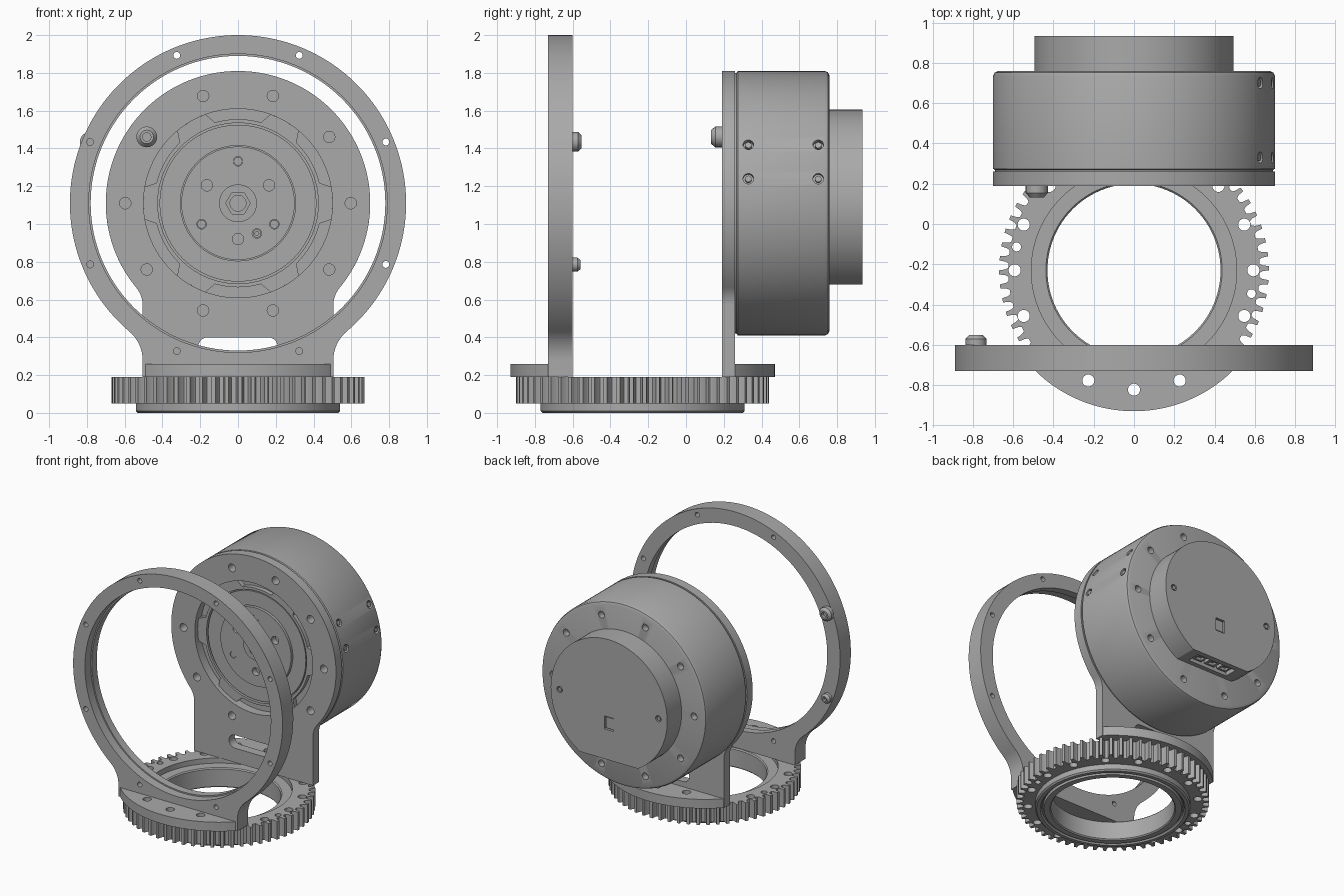
import bpy, bmesh
from math import sin, cos, pi, tau, atan2, radians, sqrt
from mathutils import Matrix, Vector

if "Cube" in bpy.data.objects:
    bpy.data.objects.remove(bpy.data.objects["Cube"])

metal = bpy.data.materials.new("satin grey metal")
metal.use_nodes = True
grey = (0.4, 0.4, 0.4, 1)
metal.diffuse_color = grey
metal.node_tree.nodes["Principled BSDF"].inputs["Base Color"].default_value = grey

CZ = 1.11        # height of the motor axis
GY = -0.23       # depth of the gear axis
UPRIGHT = Matrix(((1, 0, 0, 0), (0, 0, 1, 0), (0, 1, 0, 0), (0, 0, 0, 1)))  # local z becomes y
FLAT = Matrix.Identity(4)


def finish(name, bm, matrix=FLAT):
    bmesh.ops.remove_doubles(bm, verts=bm.verts, dist=1e-5)
    bm.transform(matrix)
    bmesh.ops.recalc_face_normals(bm, faces=bm.faces)
    mesh = bpy.data.meshes.new(name)
    bm.to_mesh(mesh)
    bm.free()
    mesh.materials.append(metal)
    ob = bpy.data.objects.new(name, mesh)
    bpy.context.collection.objects.link(ob)
    return ob


def smooth(ob):
    bpy.ops.object.select_all(action='DESELECT')
    ob.select_set(True)
    bpy.context.view_layer.objects.active = ob
    bpy.ops.object.shade_smooth_by_angle(angle=radians(30))


def circle(r, cx=0.0, cy=0.0, n=24):
    return [(cx + r * cos(tau * i / n), cy + r * sin(tau * i / n)) for i in range(n)]


def hole_ring(count, dist, r, cx, cy, start=0.0):
    return [circle(r, cx + dist * cos(a), cy + dist * sin(a))
            for a in (start + tau * i / count for i in range(count))]


def plate(name, loops, low, high, matrix=FLAT):
    """Extrude an outline; the remaining loops become holes."""
    curve = bpy.data.curves.new(name, 'CURVE')
    curve.dimensions, curve.fill_mode = '2D', 'BOTH'
    curve.extrude = (high - low) / 2
    for loop in loops:
        spline = curve.splines.new('POLY')
        spline.points.add(len(loop) - 1)
        for point, (x, y) in zip(spline.points, loop):
            point.co = (x, y, 0, 1)
        spline.use_cyclic_u = True
    temp = bpy.data.objects.new(name, curve)
    bm = bmesh.new()
    mesh = temp.to_mesh()
    bm.from_mesh(mesh)
    temp.to_mesh_clear()
    bpy.data.objects.remove(temp)
    bpy.data.curves.remove(curve)
    ob = finish(name, bm, matrix @ Matrix.Translation((0, 0, (low + high) / 2)))
    smooth(ob)
    return ob


def lathe(name, profile, cx, cy, matrix=FLAT, n=96, closed=False):
    """Spin (radius, height) points about an axis through (cx, cy)."""
    bm = bmesh.new()
    verts = [bm.verts.new((r, 0, h)) for r, h in profile]
    pairs = list(zip(verts, verts[1:])) + ([(verts[-1], verts[0])] if closed else [])
    edges = [bm.edges.new(p) for p in pairs]
    bmesh.ops.spin(bm, geom=verts + edges, cent=(0, 0, 0), axis=(0, 0, 1),
                   angle=tau, steps=n, use_merge=True)
    ob = finish(name, bm, matrix @ Matrix.Translation((cx, cy, 0)))
    smooth(ob)
    return ob


def screw(name, x, z, y, r, h):
    """Button head with a socket, standing out of plane y by h (signed)."""
    lathe(name, [(0, y + .5 * h), (.4 * r, y + .5 * h), (.4 * r, y + h), (.65 * r, y + h),
                 (r, y + .6 * h), (r, y), (0, y)], x, z, UPRIGHT, 24)


def add_cylinder(bm, r, depth, place, direction):
    turn = Vector(direction).to_track_quat('Z', 'Y').to_matrix().to_4x4()
    bmesh.ops.create_cone(bm, cap_ends=True, segments=24, radius1=r, radius2=r, depth=depth,
                          matrix=Matrix.Translation(place) @ turn)


def add_box(bm, size, place):
    bmesh.ops.create_cube(bm, size=1, matrix=Matrix.Translation(place) @ Matrix.Diagonal((*size, 1)))


def cut(ob, bm):
    cutter = finish("cutter", bm)
    cutter.hide_render = True
    mod = ob.modifiers.new("cut", 'BOOLEAN')
    mod.operation, mod.solver, mod.object = 'DIFFERENCE', 'EXACT', cutter
    bpy.context.view_layer.objects.active = ob
    bpy.ops.object.modifier_apply(modifier=mod.name)
    bpy.data.objects.remove(cutter)
    smooth(ob)


def necked_disc(big, half, fillet, bottom):
    """Round plate standing on a straight foot, with blended shoulders."""
    drop = sqrt((big + fillet) ** 2 - (half + fillet) ** 2)
    cx, cz = half + fillet, CZ - drop
    end, start = atan2(drop, -cx), atan2(-drop, cx)
    right = [(half, bottom)]
    right += [(cx + fillet * cos(a), cz + fillet * sin(a))
              for a in (pi + (end - pi) * i / 12 for i in range(12))]
    right += [(big * cos(a), CZ + big * sin(a))
              for a in (start + (pi / 2 - start) * i / 60 for i in range(61))]
    return right + [(-x, z) for x, z in reversed(right[:-1])]


# Toothed gear
teeth = 60
tooth = ((0, .67), (.3, .67), (.36, .64), (.48, .625), (.82, .625), (.94, .64))
rim = [(r * cos(a), GY + r * sin(a)) for i in range(teeth)
       for a, r in ((tau * (i + p) / teeth, r) for p, r in tooth)]
gear_holes = hole_ring(16, .593, .03, 0, GY)
pins = [circle(.022, .595 * cos(a), GY + .595 * sin(a)) for a in (radians(168.75), radians(-11.25))]
plate("gear", [rim, circle(.51, 0, GY, 96)] + gear_holes + pins, .05, .19)

# Bearing under and inside the gear
lathe("bearing_outer_ring", [(.495, .012), (.505, 0), (.53, 0), (.54, .01), (.54, .05),
                             (.512, .06), (.512, .15), (.495, .15)], 0, GY, closed=True)
lathe("bearing_inner_ring", [(.43, .008), (.438, 0), (.48, 0), (.485, .02), (.497, .02),
                             (.497, .15), (.438, .15), (.43, .142)], 0, GY, closed=True)

# Curved feet bolted on the gear, front and back
for side, label in ((-1, "front"), (1, "rear")):
    sweep = atan2(.505, sqrt(.7 ** 2 - .505 ** 2))
    arc = [(.7 * sin(a), GY + side * .7 * cos(a))
           for a in (sweep * (i / 20 - 1) for i in range(41))]
    foot = arc + [(.505, GY + side * .47), (-.505, GY + side * .47)]
    holes = [circle(.03, .593 * sin(a), GY + side * .593 * cos(a))
             for a in (-pi / 8, 0, pi / 8)]
    plate(label + "_foot", [foot] + holes, .19, .26)

# Large front ring with its inner lip and fasteners
plate("front_ring", [necked_disc(.89, .505, .2, .19), circle(.79, 0, CZ, 128)]
      + hole_ring(8, .847, .018, 0, CZ, pi / 8), -.73, -.60, UPRIGHT)
plate("front_ring_lip", [circle(.79, 0, CZ, 128), circle(.78, 0, CZ, 128)], -.66, -.60, UPRIGHT)
screw("ring_button_screw", -.785, 1.435, -.60, .052, .048)
screw("ring_pin", -.785, .785, -.60, .037, .042)

# Motor mounting plate with slot
slot = [(s * .16 + .05 * sin(a) * s, .35 + .05 * cos(a) * s)
        for s in (1, -1) for a in (pi * i / 10 for i in range(11))]
plate("motor_plate", [necked_disc(.70, .505, .15, .19), circle(.50, 0, CZ, 96), slot]
      + hole_ring(10, .597, .03, 0, CZ), .19, .26, UPRIGHT)
screw("plate_button_screw", -.483, 1.461, .19, .055, -.058)

# Motor drum with bolt holes in the back and side
drum = lathe("motor_drum", [(0, .26), (.69, .26), (.69, .268), (.70, .274), (.70, .735),
                            (.693, .752), (.675, .76), (0, .76)], 0, CZ, UPRIGHT, 128)
bm = bmesh.new()
for i in range(10):
    a = tau * i / 10
    add_cylinder(bm, .026, .1, (.6 * cos(a), .76, CZ + .6 * sin(a)), (0, 1, 0))
side_screws = [(Vector((cos(a), 0, sin(a))), y)
               for a in (radians(10.7), radians(26.3)) for y in (.33, .70)]
for out, y in side_screws:
    add_cylinder(bm, .028, .06, out * .70 + Vector((0, y, CZ)), out)
cut(drum, bm)
bm = bmesh.new()
for out, y in side_screws:
    add_cylinder(bm, .017, .04, out * .675 + Vector((0, y, CZ)), out)
smooth(finish("side_screws", bm))

# Notched bezel, output ring, output disc and hub on the motor's front
bezel = []
for i in range(6):
    mid = tau * i / 6
    bezel += [(.5 * cos(a), CZ + .5 * sin(a)) for a in (mid + radians(d) for d in range(-10, 11, 4))]
    bezel += [(.445 * cos(a), CZ + .445 * sin(a)) for a in (mid + radians(d) for d in range(14, 47, 4))]
plate("front_bezel", [bezel, circle(.425, 0, CZ, 96)], .225, .262, UPRIGHT)
plate("output_ring", [circle(.415, 0, CZ, 96), circle(.305, 0, CZ, 96)], .23, .262, UPRIGHT)
plate("output_disc", [circle(.30, 0, CZ, 96), circle(.09, 0, CZ, 48)]
      + hole_ring(3, .19, .03, 0, CZ, pi / 6) + hole_ring(3, .222, .025, 0, CZ, pi / 2)
      + [circle(.025, .1, .95)], .215, .262, UPRIGHT)
plate("output_set_screws", [circle(.022, .1, .95), circle(.01, .1, .95)], .217, .262, UPRIGHT)
for i in range(3):
    a = pi / 2 + tau * i / 3
    plate("output_plug", [circle(.023, .222 * cos(a), CZ + .222 * sin(a))], .218, .262, UPRIGHT)
plate("hub", [circle(.10, 0, CZ, 48), circle(.065, 0, CZ, 6)], .207, .262, UPRIGHT)
plate("hub_core", [circle(.07, 0, CZ, 48), circle(.042, 0, CZ, 48)], .215, .262, UPRIGHT)

# Rear cover with flat bottom, window, screw wells and connector bay
half = atan2(sqrt(.495 ** 2 - .43 ** 2), .43)
cover_edge = [(.495 * sin(a), CZ - .495 * cos(a))
              for a in (half + (tau - 2 * half) * i / 90 for i in range(91))]
cover = plate("rear_cover", [cover_edge], .755, .935, UPRIGHT)
bm = bmesh.new()
add_box(bm, (.08, .04, .10), (0, .935, .96))
for s in (-1, 1):
    add_cylinder(bm, .024, .04, (s * .42, .935, CZ), (0, 1, 0))
add_box(bm, (.34, .10, .10), (0, .845, .68))
cut(cover, bm)
bm = bmesh.new()
for s in (-1, 1):
    add_cylinder(bm, .015, .03, (s * .42, .918, CZ), (0, 1, 0))
smooth(finish("cover_screws", bm))
plate("window_panel", [[(-.032, .918), (.032, .918), (.032, 1.002), (-.032, 1.002)]], .91, .928, UPRIGHT)
bm = bmesh.new()
for x, width in ((-.11, .08), (0, .09), (.11, .08)):
    add_box(bm, (width, .07, .04), (x, .845, .715))
sockets = finish("connector_sockets", bm)
bm = bmesh.new()
for x in (-.11, 0, .11):
    add_box(bm, (.05, .04, .04), (x, .845, .695))
cut(sockets, bm)
